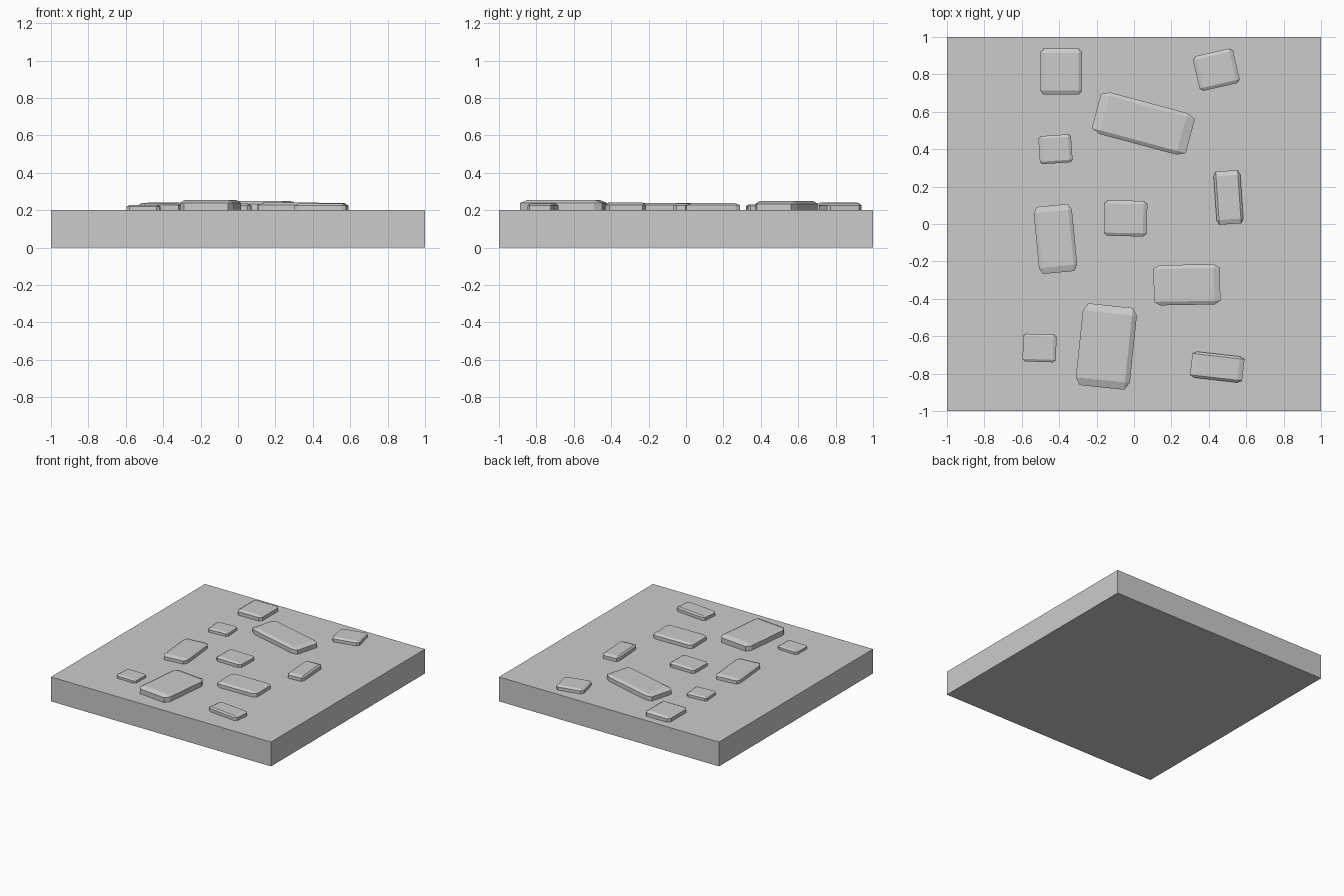
import bpy
import bmesh
from math import radians

cube = bpy.data.objects.get("Cube")
if cube:
    bpy.data.objects.remove(cube, do_unlink=True)

SLAB_TOP = 0.2

grey = bpy.data.materials.new("stone grey")
grey.use_nodes = True
colour = (0.6, 0.6, 0.6, 1.0)
grey.diffuse_color = colour
grey.node_tree.nodes["Principled BSDF"].inputs["Base Color"].default_value = colour


def block(name, location, size, angle=0.0, bevel=0.0):
    """Box whose chamfer is a fraction of its size along each axis."""
    bm = bmesh.new()
    bmesh.ops.create_cube(bm, size=1.0)
    if bevel:
        bmesh.ops.bevel(bm, geom=bm.edges[:], offset=bevel, segments=1,
                        affect='EDGES')
    bmesh.ops.scale(bm, vec=size, verts=bm.verts)
    mesh = bpy.data.meshes.new(name)
    bm.to_mesh(mesh)
    bm.free()
    mesh.materials.append(grey)
    obj = bpy.data.objects.new(name, mesh)
    obj.location = location
    obj.rotation_euler.z = radians(angle)
    bpy.context.collection.objects.link(obj)
    return obj


# Ground slab
block("ground_slab", (0, 0, SLAB_TOP / 2), (2, 2, SLAB_TOP))

# Paving stones: x, y, width, depth, angle, height above the slab
stones = [
    (-0.39, 0.815, 0.225, 0.245, 0, 0.04),
    (0.44, 0.825, 0.22, 0.19, 13, 0.035),
    (0.05, 0.537, 0.52, 0.23, -15, 0.048),
    (-0.42, 0.40, 0.175, 0.15, 4, 0.03),
    (0.505, 0.142, 0.143, 0.285, 4, 0.037),
    (-0.42, -0.08, 0.205, 0.36, 5.5, 0.037),
    (-0.045, 0.03, 0.23, 0.19, -1, 0.035),
    (0.283, -0.325, 0.355, 0.215, 1, 0.04),
    (-0.148, -0.655, 0.29, 0.44, -6, 0.055),
    (-0.505, -0.663, 0.178, 0.148, -2, 0.027),
    (0.445, -0.765, 0.28, 0.14, -6.5, 0.036),
]

# Each stone is partly sunk into the slab
for i, (x, y, width, depth, angle, rise) in enumerate(stones, 1):
    thickness = rise * 3.2
    block(f"paving_stone_{i}", (x, y, SLAB_TOP + rise - thickness / 2),
          (width, depth, thickness), angle, bevel=0.09)
